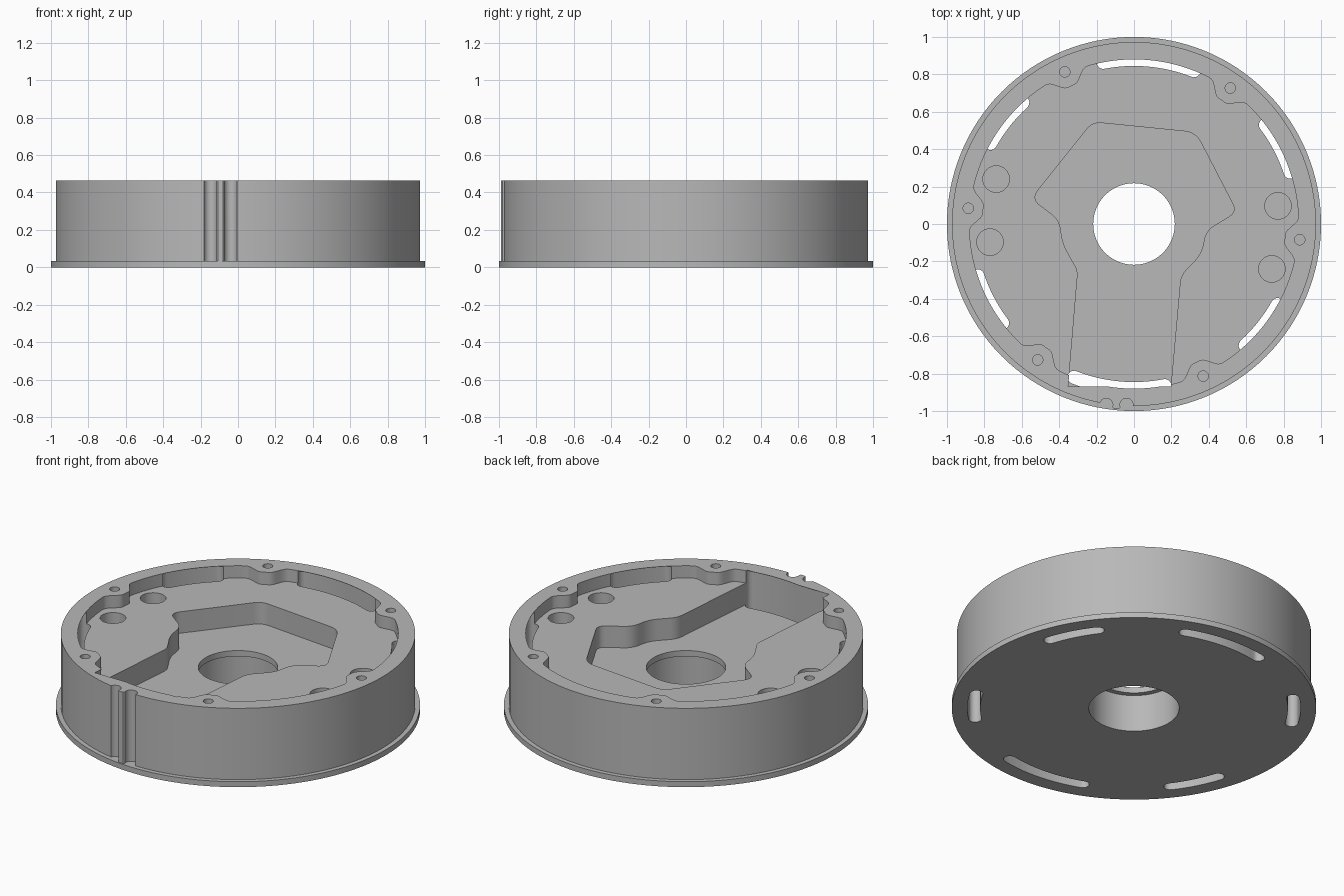
import bpy, bmesh, math
from mathutils import Vector

if "Cube" in bpy.data.objects:
    bpy.data.objects.remove(bpy.data.objects["Cube"])

TOP, FLOOR, DEEP, RIM = 0.465, 0.39, 0.26, 0.033
grey = bpy.data.materials.new("metal grey")
grey.diffuse_color = (0.48, 0.48, 0.48, 1)
grey.use_nodes = True
grey.node_tree.nodes["Principled BSDF"].inputs["Base Color"].default_value = grey.diffuse_color


def make(name, bm):
    bmesh.ops.recalc_face_normals(bm, faces=bm.faces)
    me = bpy.data.meshes.new(name)
    bm.to_mesh(me)
    bm.free()
    ob = bpy.data.objects.new(name, me)
    bpy.context.collection.objects.link(ob)
    me.materials.append(grey)
    return ob


def prism(name, pts, z0, z1):
    bm = bmesh.new()
    f = bm.faces.new([bm.verts.new((x, y, z0)) for x, y in pts])
    ext = bmesh.ops.extrude_face_region(bm, geom=[f])["geom"]
    up = [v for v in ext if isinstance(v, bmesh.types.BMVert)]
    bmesh.ops.translate(bm, verts=up, vec=(0, 0, z1 - z0))
    return make(name, bm)


def lathe(name, profile, n):
    bm = bmesh.new()
    rings = [[bm.verts.new((r * math.cos(2 * math.pi * i / n), r * math.sin(2 * math.pi * i / n), z))
              for i in range(n)] for r, z in profile]
    for k, a in enumerate(rings):
        b = rings[(k + 1) % len(rings)]
        for i in range(n):
            j = (i + 1) % n
            bm.faces.new((a[i], a[j], b[j], b[i]))
    return make(name, bm)


def circle(cx, cy, r, n=32):
    return [(cx + r * math.cos(2 * math.pi * i / n), cy + r * math.sin(2 * math.pi * i / n)) for i in range(n)]


def polar(r, a):
    return r * math.cos(a), r * math.sin(a)


def slot(a0, a1, r=0.88, w=0.035):
    # curved slot with round ends, angles in degrees
    a0, a1 = math.radians(a0), math.radians(a1)
    n = 16
    pts = [polar(r + w, a0 + (a1 - a0) * i / n) for i in range(n + 1)]
    for a, s in ((a1, 0), (a0, math.pi)):
        cx, cy = polar(r, a)
        pts += [(cx + w * math.cos(a + s + math.pi * i / 10), cy + w * math.sin(a + s + math.pi * i / 10))
                for i in range(1, 10)]
        if s == 0:
            pts += [polar(r - w, a1 + (a0 - a1) * i / n) for i in range(n + 1)]
    return pts


def rounded(corners):
    # polygon with filleted corners: (x, y, cut-back length)
    pts, n = [], len(corners)
    for i, (x, y, d) in enumerate(corners):
        p = Vector((x, y))
        if d == 0:
            pts.append((x, y))
            continue
        a = p + (Vector(corners[i - 1][:2]) - p).normalized() * d
        b = p + (Vector(corners[(i + 1) % n][:2]) - p).normalized() * d
        for k in range(9):
            t = k / 8
            pts.append(tuple(a * (1 - t) ** 2 + p * 2 * t * (1 - t) + b * t * t))
    return pts


def cut(ob, cutter, op='DIFFERENCE'):
    m = ob.modifiers.new("cut", 'BOOLEAN')
    m.operation, m.solver, m.object = op, 'EXACT', cutter
    bpy.context.view_layer.objects.active = ob
    bpy.ops.object.modifier_apply(modifier=m.name)
    bpy.data.objects.remove(cutter)


# flanged drum with a stepped centre bore
housing = lathe("housing", [(0.248, 0), (1, 0), (1, RIM), (0.973, RIM), (0.973, TOP),
                            (0.218, TOP), (0.218, 0.225), (0.248, 0.225)], 128)

# rib between the cable grooves
cut(housing, prism("groove_rib", [(-0.117, -0.94), (-0.117, -0.978), (-0.108, -0.988), (-0.08, -0.988),
                                  (-0.07, -0.978), (-0.07, -0.94)], RIM - 0.01, TOP), 'UNION')

# shallow recess whose wall swells inward around the screw bosses
screws = [(-0.37, 0.813), (0.515, 0.727), (-0.886, 0.084)]
screws += [(-x, -y) for x, y in screws]
boss_angles = [math.atan2(y, x) for x, y in screws]


def wall_radius(a):
    r = 0.88
    for b in boss_angles:
        s = abs((a - b + math.pi) % (2 * math.pi) - math.pi) * 0.88
        if s < 0.12:
            t = min(1, (0.12 - s) / 0.095)
            r -= 0.07 * t * t * (3 - 2 * t)
    return r


angles = [2 * math.pi * i / 360 for i in range(360)]
cut(housing, prism("recess", [polar(wall_radius(a), a) for a in angles], FLOOR, TOP + 0.1))

# deep pocket: five-sided chamber with a channel to the front
chamber = [(-0.352, -0.868, 0), (-0.30, -0.25, 0.03), (-0.385, -0.10, 0.06), (-0.395, 0.02, 0.06),
           (-0.55, 0.135, 0.06), (-0.222, 0.545, 0.05), (0.33, 0.49, 0.06), (0.55, 0.065, 0.05),
           (0.385, -0.035, 0.05), (0.36, -0.16, 0.05), (0.25, -0.275, 0.04), (0.197, -0.868, 0)]
cut(housing, prism("deep_pocket", rounded(chamber), DEEP, TOP + 0.1))

# through slots, repeated half a turn round
for a0, a1 in ((68.6, 100.8), (132.5, 150.7), (18.4, 37)):
    for turn in (0, 180):
        cut(housing, prism("slot", slot(a0 + turn, a1 + turn), -0.1, TOP - 0.002))

# blind screw holes in the bosses
for x, y in screws:
    cut(housing, prism("screw_hole", circle(x, y, 0.028, 20), 0.25, TOP + 0.1))

# round blind wells in the recess floor
for x, y in ((-0.737, 0.24), (-0.77, -0.097)):
    for s in (1, -1):
        cut(housing, prism("well", circle(x * s, y * s, 0.071), 0.25, TOP + 0.1))

# two cable grooves down the front
for x in (-0.148, -0.04):
    cut(housing, prism("groove", circle(x, -0.967, 0.035, 24), RIM, TOP + 0.1))

bpy.ops.object.select_all(action='DESELECT')
housing.select_set(True)
bpy.context.view_layer.objects.active = housing
bpy.ops.object.shade_smooth_by_angle(angle=math.radians(30))
